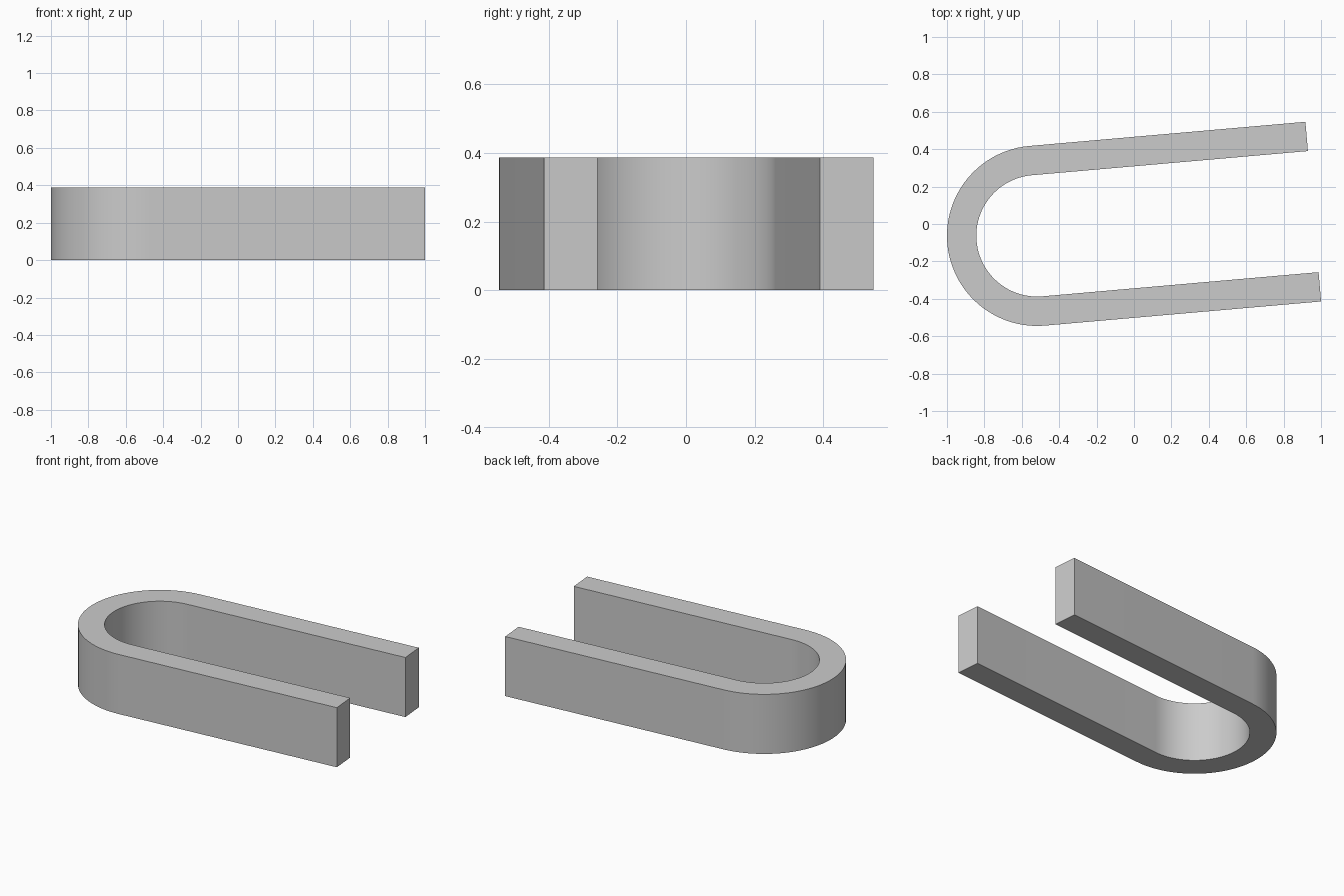
import bpy
import bmesh
from math import radians, sin, cos
from mathutils import Vector

cube = bpy.data.objects.get("Cube")
if cube:
    bpy.data.objects.remove(cube, do_unlink=True)

OUTER, THICK, HEIGHT, ARM = 0.482, 0.157, 0.387, 1.482
TILT = radians(5)
CENTRE = Vector((-0.518, -0.063, 0))
STEPS = 48

# Plain grey material
grey = bpy.data.materials.new("plain grey")
grey.use_nodes = True
colour = (0.6, 0.6, 0.6, 1)
grey.diffuse_color = colour
grey.node_tree.nodes["Principled BSDF"].inputs["Base Color"].default_value = colour


def u_path(radius):
    """Arm end, half-circle bend, other arm end."""
    along = Vector((cos(TILT), sin(TILT), 0)) * ARM
    arc = []
    for i in range(STEPS + 1):
        a = TILT + radians(90) + radians(180) * i / STEPS
        arc.append(CENTRE + Vector((cos(a), sin(a), 0)) * radius)
    return [arc[0] + along] + arc + [arc[-1] + along]


# U-shaped strip as a row of quads, extruded upward
bm = bmesh.new()
outer = [bm.verts.new(p) for p in u_path(OUTER)]
inner = [bm.verts.new(p) for p in u_path(OUTER - THICK)]
for i in range(len(outer) - 1):
    bm.faces.new((outer[i], outer[i + 1], inner[i + 1], inner[i]))
result = bmesh.ops.extrude_face_region(bm, geom=bm.faces[:])
top = [g for g in result["geom"] if isinstance(g, bmesh.types.BMVert)]
bmesh.ops.translate(bm, verts=top, vec=(0, 0, HEIGHT))
bmesh.ops.recalc_face_normals(bm, faces=bm.faces[:])

mesh = bpy.data.meshes.new("u_bracket")
bm.to_mesh(mesh)
bm.free()
mesh.materials.append(grey)
bracket = bpy.data.objects.new("u_bracket", mesh)
bpy.context.collection.objects.link(bracket)

# Smooth bend with crisp rims
bpy.ops.object.select_all(action='DESELECT')
bracket.select_set(True)
bpy.context.view_layer.objects.active = bracket
bpy.ops.object.shade_smooth_by_angle(angle=radians(30))
